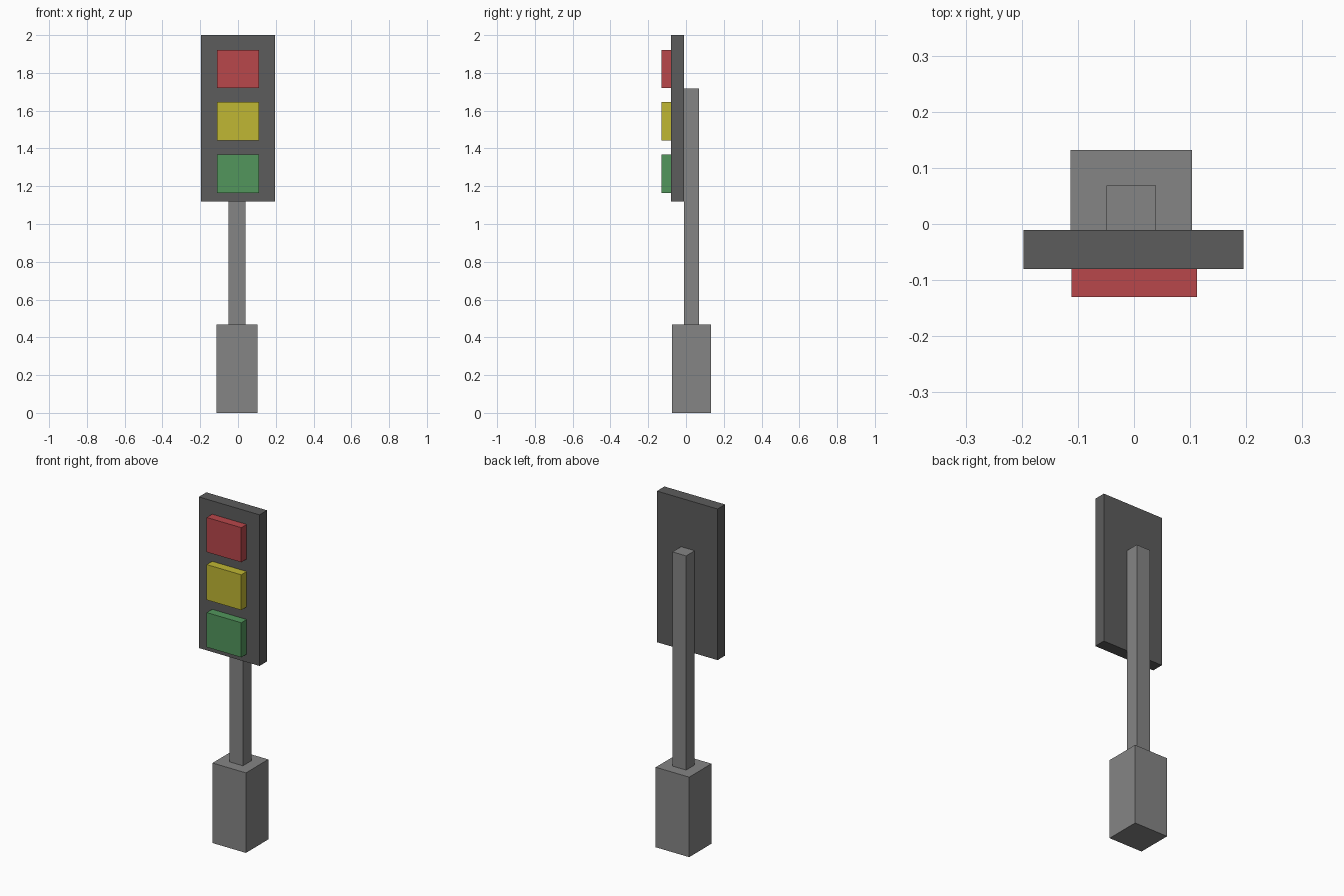
import bpy
import bmesh
from mathutils import Vector

if "Cube" in bpy.data.objects:
    bpy.data.objects.remove(bpy.data.objects["Cube"])


def material(name, rgb):
    m = bpy.data.materials.new(name)
    m.diffuse_color = (*rgb, 1.0)
    m.use_nodes = True
    m.node_tree.nodes["Principled BSDF"].inputs["Base Color"].default_value = m.diffuse_color
    return m


def box(name, x, y, z, mat):
    """Axis-aligned box from (min, max) extents on each axis."""
    lo, hi = Vector((x[0], y[0], z[0])), Vector((x[1], y[1], z[1]))
    bm = bmesh.new()
    bmesh.ops.create_cube(bm, size=1.0)
    bmesh.ops.scale(bm, vec=hi - lo, verts=bm.verts)
    bmesh.ops.translate(bm, vec=(lo + hi) / 2, verts=bm.verts)
    mesh = bpy.data.meshes.new(name)
    bm.to_mesh(mesh)
    bm.free()
    mesh.materials.append(mat)
    obj = bpy.data.objects.new(name, mesh)
    bpy.context.collection.objects.link(obj)
    return obj


grey = material("concrete grey", (0.235, 0.235, 0.235))
dark = material("dark grey", (0.107, 0.107, 0.107))
red = material("signal red", (0.479, 0.063, 0.070))
yellow = material("signal yellow", (0.527, 0.474, 0.033))
green = material("signal green", (0.085, 0.305, 0.107))

# Base block, pole and the back panel that hangs on the pole's front
box("base", (-0.113, 0.103), (-0.074, 0.132), (0.0, 0.467), grey)
box("pole", (-0.049, 0.039), (-0.0105, 0.069), (0.467, 1.717), grey)
box("panel", (-0.197, 0.195), (-0.080, -0.0105), (1.118, 2.0), dark)

# Three square lamps on the panel
for name, z, mat in (("red_lamp", (1.720, 1.922), red),
                     ("yellow_lamp", (1.441, 1.647), yellow),
                     ("green_lamp", (1.165, 1.367), green)):
    box(name, (-0.111, 0.112), (-0.130, -0.080), z, mat)
